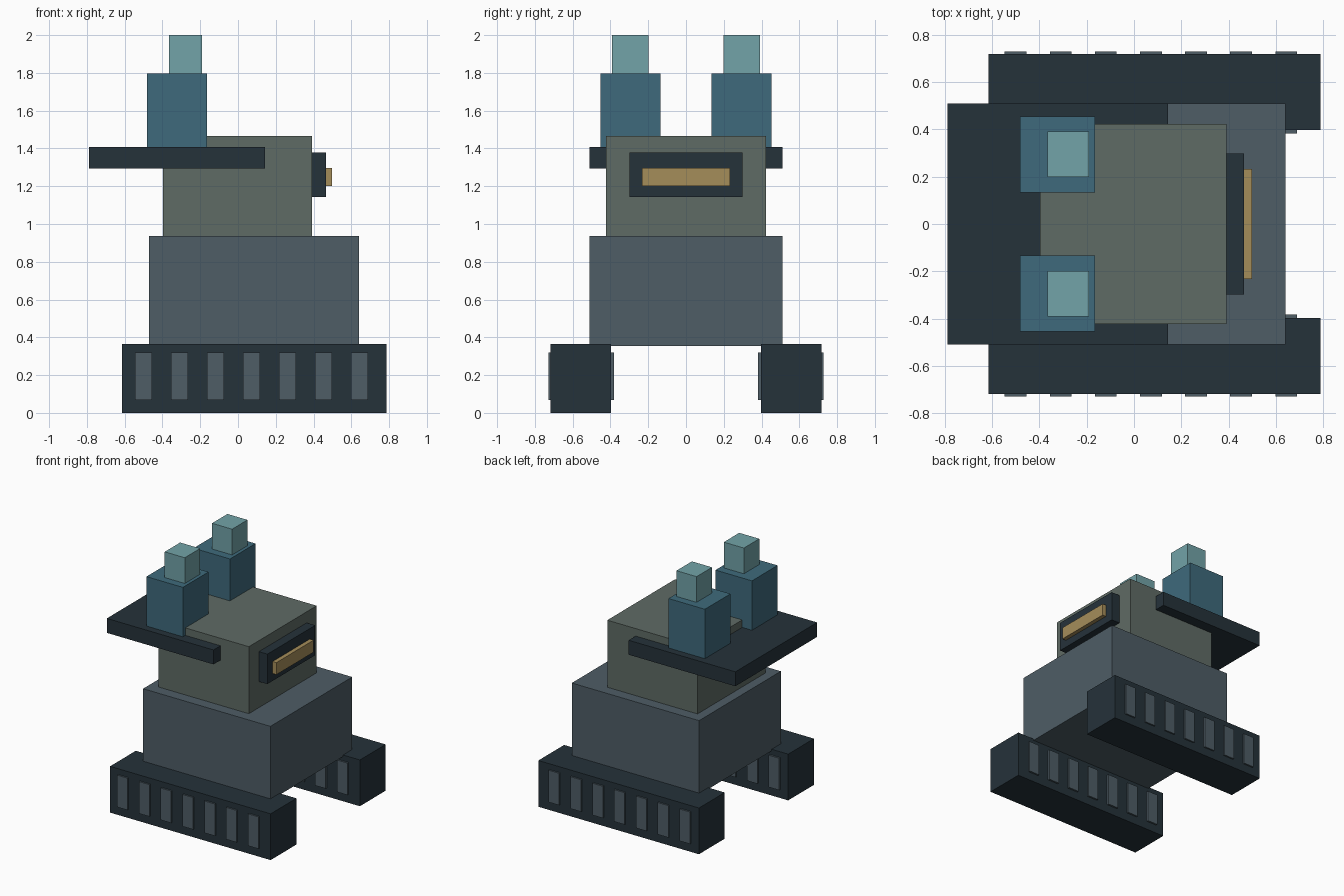
import bpy

if "Cube" in bpy.data.objects:
    bpy.data.objects.remove(bpy.data.objects["Cube"])


def material(name, hex_code):
    rgb = [int(hex_code[i:i + 2], 16) / 255 for i in (0, 2, 4)]
    mat = bpy.data.materials.new(name)
    mat.diffuse_color = [((c + 0.055) / 1.055) ** 2.4 for c in rgb] + [1]
    mat.use_nodes = True
    mat.node_tree.nodes["Principled BSDF"].inputs["Base Color"].default_value = mat.diffuse_color
    return mat


DARK = material("dark", "25323a")
SLATE = material("slate", "4e5d66")
OLIVE = material("olive", "5f6b65")
BLUE = material("blue", "3e6a7c")
AQUA = material("aqua", "72a3a8")
AMBER = material("amber", "a58d5a")


def box(name, x, y, z, mat):
    """Box from (min, max) ranges along each axis."""
    ranges = (x, y, z)
    bpy.ops.mesh.primitive_cube_add(size=1, location=[(a + b) / 2 for a, b in ranges])
    ob = bpy.context.object
    ob.name = name
    ob.scale = [b - a for a, b in ranges]
    bpy.ops.object.transform_apply(location=True, rotation=False, scale=True)
    ob.data.materials.append(mat)
    return ob


def box_pair(name, x, y, z, mat):
    """Box mirrored to both sides of y = 0."""
    ob = box(name, x, y, z, mat)
    mod = ob.modifiers.new("mirror", "MIRROR")
    mod.use_axis = (False, True, False)
    return ob


# Tracks, with tread pads showing on both faces
box_pair("tracks", (-0.615, 0.787), (0.396, 0.717), (0, 0.365), DARK)
for i in range(7):
    x = -0.5 + 0.1905 * i
    box_pair(f"tread_pads_{i + 1}", (x - 0.046, x + 0.046), (0.382, 0.729),
             (0.067, 0.319), SLATE)

# Body and head
box("body", (-0.471, 0.64), (-0.51, 0.51), (0.353, 0.937), SLATE)
box("head", (-0.397, 0.391), (-0.423, 0.423), (0.935, 1.466), OLIVE)

# Rear shelf wrapped around the head
box("rear_shelf", (-0.788, 0.143), (-0.51, 0.51), (1.293, 1.407), DARK)

# Visor frame and lit slot
box("visor_frame", (0.385, 0.465), (-0.298, 0.298), (1.143, 1.379), DARK)
box("visor_slot", (0.46, 0.498), (-0.232, 0.232), (1.201, 1.296), AMBER)

# Twin stacks on the shelf
box_pair("stacks", (-0.482, -0.164), (0.134, 0.453), (1.4, 1.797), BLUE)
box_pair("stack_caps", (-0.366, -0.191), (0.199, 0.391), (1.79, 2.0), AQUA)
